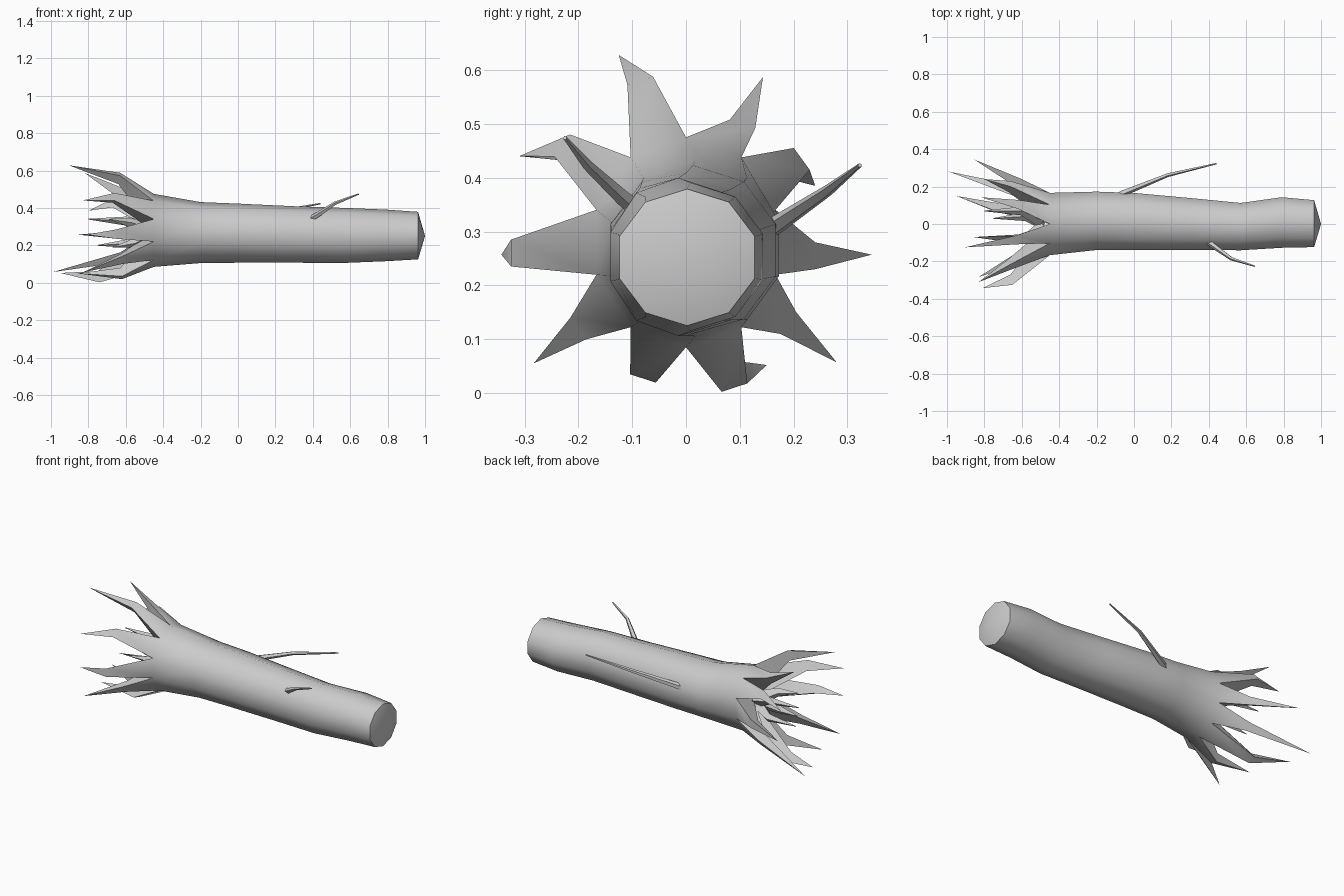
import bpy, bmesh, math
from mathutils import Vector

if "Cube" in bpy.data.objects:
    bpy.data.objects.remove(bpy.data.objects["Cube"])

N = 10


def finish(bm, name):
    bmesh.ops.recalc_face_normals(bm, faces=bm.faces[:])
    me = bpy.data.meshes.new(name)
    bm.to_mesh(me)
    bm.free()
    ob = bpy.data.objects.new(name, me)
    bpy.context.collection.objects.link(ob)
    bpy.ops.object.select_all(action='DESELECT')
    bpy.context.view_layer.objects.active = ob
    ob.select_set(True)
    bpy.ops.object.shade_smooth_by_angle(angle=math.radians(50))
    return ob


def bridge(bm, a, b):
    n = len(a)
    for i in range(n):
        bm.faces.new((a[i], a[(i + 1) % n], b[(i + 1) % n], b[i]))


def fan(bm, ring, tip):
    n = len(ring)
    for i in range(n):
        bm.faces.new((ring[i], ring[(i + 1) % n], tip))


# Trunk: rings of (x, centre y, centre z, radius y, radius z)
bm = bmesh.new()
sections = [(-0.45, 0.0, 0.28, 0.175, 0.195), (-0.2, 0.017, 0.268, 0.164, 0.163),
            (0.0, 0.013, 0.265, 0.161, 0.158), (0.3, 0.0, 0.258, 0.146, 0.151),
            (0.57, -0.014, 0.253, 0.133, 0.147), (0.79, 0.008, 0.253, 0.142, 0.138),
            (0.963, 0.002, 0.252, 0.132, 0.127)]
rings = []
for x, cy, cz, ry, rz in sections:
    ring = []
    for k in range(N):
        a = math.radians(90 - 36 * k)
        ring.append(bm.verts.new((x, cy + ry * math.cos(a), cz + rz * math.sin(a))))
    rings.append(ring)
for a, b in zip(rings, rings[1:]):
    bridge(bm, a, b)
fan(bm, rings[-1], bm.verts.new((1.0, 0.0, 0.25)))

# Roots: each grows from a wedge of the end ring: (bend point, tip)
roots = [((-0.62, 0.105, 0.50), (-0.82, 0.143, 0.587)),
         ((-0.66, 0.215, 0.435), (-0.80, 0.24, 0.385)),
         ((-0.60, 0.24, 0.255), (-0.855, 0.345, 0.257)),
         ((-0.62, 0.19, 0.13), (-0.99, 0.28, 0.057)),
         ((-0.74, 0.09, 0.01), (-0.95, 0.15, 0.052)),
         ((-0.62, -0.08, 0.027), (-0.86, -0.07, 0.05)),
         ((-0.62, -0.20, 0.12), (-0.83, -0.283, 0.055)),
         ((-0.65, -0.325, 0.26), (-0.81, -0.343, 0.257)),
         ((-0.66, -0.23, 0.46), (-0.83, -0.31, 0.44)),
         ((-0.63, -0.085, 0.58), (-0.905, -0.125, 0.628))]
axis = Vector((-0.45, 0, 0.275))
hub = bm.verts.new(axis)
for k, (mid, tip) in enumerate(roots):
    a = math.radians(72 - 36 * k)
    rad = Vector((0, math.cos(a), math.sin(a)))
    tan = Vector((0, -math.sin(a), math.cos(a)))
    m = Vector(mid)
    base = [rings[0][k], rings[0][(k + 1) % N], hub]
    bend = [bm.verts.new(m + tan * 0.025), bm.verts.new(m - tan * 0.025),
            bm.verts.new(m - rad * 0.055 + Vector((-0.01, 0, 0)))]
    for i in range(3):
        # each wedge keeps its own walls towards the hub
        j = (i + 1) % 3
        bm.faces.new((base[i], base[j], bend[j], bend[i]))
    fan(bm, bend, bm.verts.new(tip))
finish(bm, "trunk_with_roots")


def tapered(name, pts, radii, sides):
    # Tapered limb along a path
    bm = bmesh.new()
    pts = [Vector(p) for p in pts]
    prev = None
    for i, (p, r) in enumerate(zip(pts, radii)):
        d = (pts[min(i + 1, len(pts) - 1)] - pts[max(i - 1, 0)]).normalized()
        u = d.cross(Vector((0, 0, 1))).normalized()
        v = d.cross(u)
        ring = [bm.verts.new(p + r * (u * math.cos(t) + v * math.sin(t)))
                for t in (2 * math.pi * s / sides for s in range(sides))]
        if prev:
            bridge(bm, prev, ring)
        else:
            bm.faces.new(ring)
        prev = ring
    bm.faces.new(prev)
    finish(bm, name)


# Small inner roots
inner = [((-0.60, 0.07, 0.33), (-0.80, 0.07, 0.34)),
         ((-0.58, 0.04, 0.21), (-0.75, 0.03, 0.20)),
         ((-0.57, -0.07, 0.32), (-0.69, -0.08, 0.34)),
         ((-0.56, -0.08, 0.21), (-0.67, -0.10, 0.19))]
for i, (mid, tip) in enumerate(inner):
    start = axis.lerp(Vector(mid), 0.3)
    tapered("inner_root_%d" % (i + 1), [start, mid, tip], [0.04, 0.024, 0.002], 4)

# Twigs on the trunk sides
tapered("back_twig", [(-0.12, 0.13, 0.29), (-0.06, 0.165, 0.31), (0.18, 0.262, 0.375),
                      (0.44, 0.323, 0.423)], [0.02, 0.018, 0.011, 0.004], 5)
tapered("front_twig", [(0.39, -0.09, 0.34), (0.43, -0.12, 0.365), (0.52, -0.185, 0.425),
                       (0.645, -0.225, 0.474)], [0.018, 0.015, 0.010, 0.004], 5)
